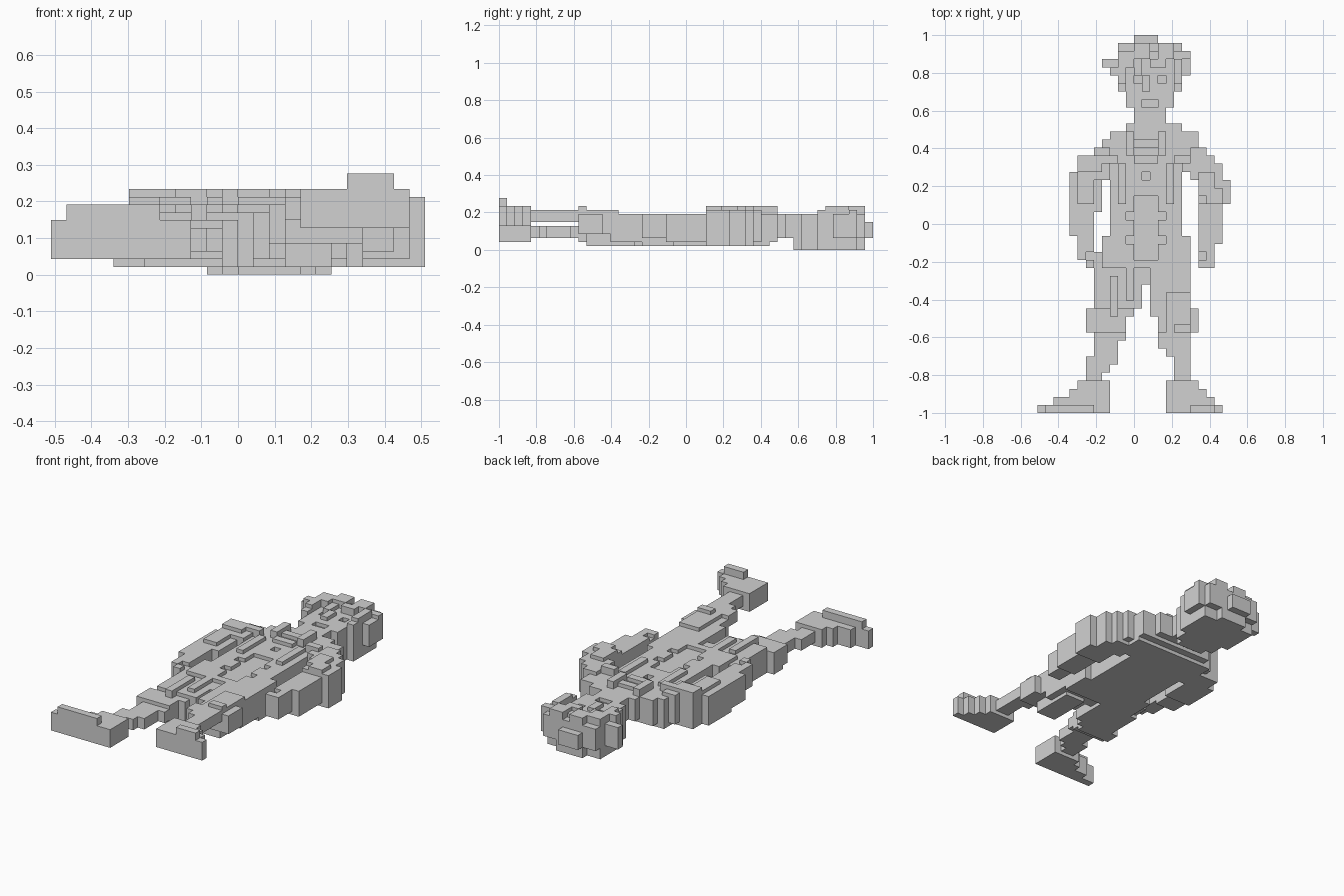
import bpy, bmesh

U = 2 / 47          # one block; depth is counted in half blocks
grey = bpy.data.materials.new("plain grey")
grey.diffuse_color = (0.64, 0.64, 0.64, 1)


def cells(boxes):
    """Boxes are (column 0-24, row from head 0-47, half-block depth) ranges."""
    return {(i, j, k) for a, b, c, d, e, f in boxes
            for i in range(a, b) for j in range(c, d) for k in range(e, f)}


def part(name, boxes, cuts=()):
    """Fuse boxes into one blocky shell that keeps only the outer faces."""
    solid = cells(boxes) - cells(cuts)
    bm = bmesh.new()
    verts = {}

    def corner(i, j, k):
        if (i, j, k) not in verts:
            verts[i, j, k] = bm.verts.new(((i - 12) * U, 1 - j * U, k * U / 2))
        return verts[i, j, k]

    for c in solid:
        for axis in range(3):
            for side in (0, 1):
                n = list(c)
                n[axis] += 2 * side - 1
                if tuple(n) in solid:
                    continue
                quad = []
                for s, t in ((0, 0), (1, 0), (1, 1), (0, 1)):
                    p = list(c)
                    p[axis] += side
                    p[(axis + 1) % 3] += s
                    p[(axis + 2) % 3] += t
                    quad.append(corner(*p))
                bm.faces.new(quad)
    bmesh.ops.recalc_face_normals(bm, faces=bm.faces)
    bmesh.ops.dissolve_limit(bm, angle_limit=0.01, verts=bm.verts, edges=bm.edges)
    me = bpy.data.meshes.new(name)
    bm.to_mesh(me)
    bm.free()
    me.materials.append(grey)
    ob = bpy.data.objects.new(name, me)
    bpy.context.collection.objects.link(ob)


# Head with eyes, nose and mouth
part("head", [
    (12, 16, 1, 2, 0, 9), (10, 18, 2, 7, 0, 9), (11, 17, 7, 9, 0, 9),
    (12, 16, 9, 10, 0, 7), (13, 14, 5, 7, 9, 10)],
    [(12, 13, 5, 6, 8, 9), (15, 16, 5, 6, 8, 9), (13, 15, 8, 9, 8, 9)])

# Tousled top of the head
part("hair", [
    (12, 15, 0, 1, 3, 7), (10, 18, 1, 2, 3, 9), (10, 19, 2, 3, 3, 10),
    (8, 19, 3, 4, 3, 9), (9, 19, 4, 5, 3, 9), (10, 11, 5, 7, 3, 10),
    (17, 18, 5, 7, 3, 10), (12, 14, 1, 3, 9, 11), (15, 17, 1, 3, 9, 11),
    (10, 12, 2, 4, 9, 11), (14, 16, 3, 4, 9, 11), (17, 18, 3, 6, 9, 11),
    (12, 13, 3, 5, 9, 10), (9, 11, 4, 6, 9, 11)],
    [(9, 10, 5, 7, 3, 11)])

part("neck", [(12, 16, 9, 13, 3, 9)])

# Jacket body with collar, pockets, buttons and a small pit in the chest
part("torso", [
    (11, 18, 11, 12, 3, 9), (9, 20, 12, 14, 2, 9), (8, 20, 13, 16, 1, 9),
    (9, 18, 16, 26, 1, 9), (8, 19, 25, 29, 1, 9), (7, 19, 27, 31, 2, 8),
    (11, 12, 12, 15, 9, 11), (15, 16, 12, 15, 9, 11), (12, 15, 13, 14, 9, 10),
    (8, 10, 15, 16, 9, 11), (17, 19, 15, 16, 9, 11), (12, 15, 15, 16, 9, 10),
    (10, 11, 16, 21, 9, 10), (16, 17, 16, 21, 9, 10), (11, 17, 28, 29, 8, 9)],
    [(13, 14, 17, 18, 2, 9), (12, 15, 20, 28, 8, 9), (11, 12, 22, 23, 8, 9),
     (15, 16, 22, 23, 8, 9), (11, 12, 25, 26, 8, 9), (15, 16, 25, 26, 8, 9)])

# Arms
part("left_arm", [
    (7, 9, 14, 16, 2, 10), (5, 9, 15, 18, 1, 10), (4, 8, 17, 22, 1, 9),
    (4, 7, 22, 25, 2, 9), (5, 7, 25, 28, 3, 9), (6, 7, 28, 29, 3, 9),
    (5, 7, 18, 21, 9, 10), (5, 8, 15, 17, 10, 11)],
    [(6, 7, 27, 28, 8, 9)])
part("right_arm", [
    (19, 21, 14, 16, 2, 10), (18, 22, 15, 17, 1, 10), (19, 23, 16, 18, 1, 10),
    (20, 24, 18, 21, 1, 10), (20, 23, 21, 26, 2, 9), (20, 22, 26, 29, 3, 9),
    (20, 22, 17, 20, 10, 11), (21, 23, 19, 21, 10, 11)],
    [(20, 21, 27, 28, 8, 9)])

# Legs: the left lies low, the right is raised
part("left_leg", [
    (7, 13, 29, 34, 1, 8), (7, 12, 33, 35, 1, 7), (6, 11, 34, 36, 1, 7),
    (6, 11, 36, 37, 2, 7), (11, 12, 29, 33, 8, 9), (9, 10, 30, 35, 7, 9),
    (7, 11, 37, 38, 3, 6), (7, 10, 38, 41, 3, 6), (6, 9, 40, 42, 3, 6),
    (6, 8, 41, 43, 3, 6)])
part("right_leg", [
    (14, 19, 29, 33, 2, 9), (14, 19, 31, 35, 4, 9), (15, 20, 34, 37, 4, 9),
    (15, 18, 30, 36, 1, 4), (16, 19, 32, 37, 9, 10), (17, 19, 36, 37, 10, 11),
    (15, 19, 37, 39, 7, 10), (16, 19, 39, 40, 7, 10), (17, 19, 40, 43, 7, 10)])

# Shoes
part("left_shoe", [
    (5, 9, 43, 47, 2, 7), (4, 9, 44, 47, 2, 7), (2, 9, 45, 47, 2, 7),
    (0, 9, 46, 47, 2, 7), (1, 7, 46, 47, 7, 9)])
part("right_shoe", [
    (16, 20, 43, 47, 6, 11), (16, 21, 44, 47, 6, 11), (16, 22, 45, 47, 6, 11),
    (16, 23, 46, 47, 6, 11), (19, 22, 46, 47, 11, 13)])
